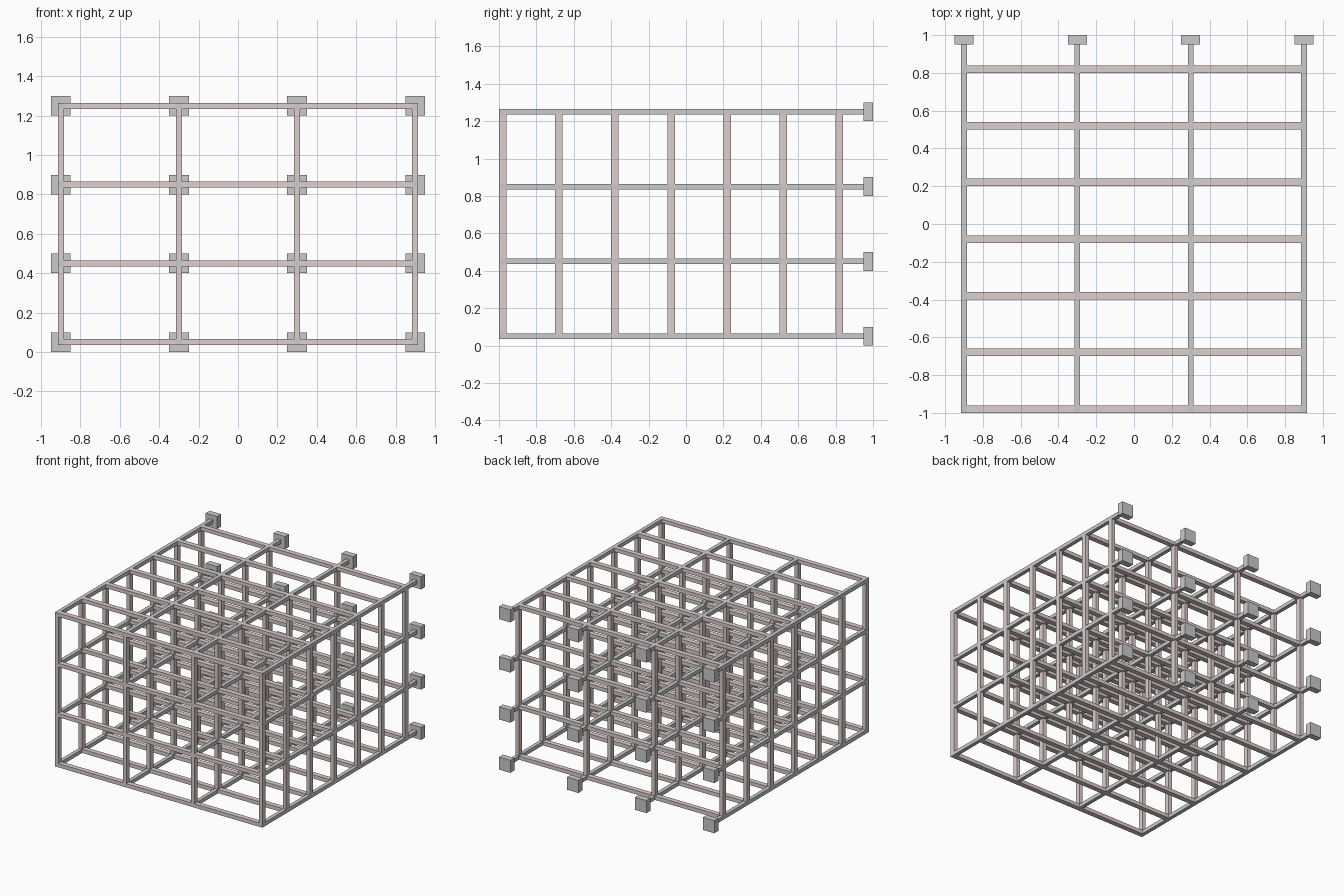
import bpy, bmesh
from mathutils import Matrix, Vector

if "Cube" in bpy.data.objects:
    bpy.data.objects.remove(bpy.data.objects["Cube"])

XS = [-0.9, -0.3, 0.3, 0.9]
ZS = [0.05, 0.45, 0.85, 1.25]
YS = [-0.98 + 0.3 * i for i in range(7)]

tint = bpy.data.materials.new("warm_grey")
tint.diffuse_color = (0.72, 0.63, 0.61, 1)
tint.use_nodes = True
tint.node_tree.nodes["Principled BSDF"].inputs["Base Color"].default_value = tint.diffuse_color


def boxes(name, size, centres, material=None):
    """One object holding a box of the given size at every centre."""
    bm = bmesh.new()
    for c in centres:
        m = Matrix.Translation(Vector(c)) @ Matrix.Diagonal((*size, 1))
        bmesh.ops.create_cube(bm, size=1, matrix=m)
    mesh = bpy.data.meshes.new(name)
    bm.to_mesh(mesh)
    bm.free()
    if material:
        mesh.materials.append(material)
    ob = bpy.data.objects.new(name, mesh)
    bpy.context.collection.objects.link(ob)
    return ob


# Long rails running front to back, ending in the mounting blocks
boxes("long_rails", (0.03, 1.96, 0.03), [(x, -0.02, z) for x in XS for z in ZS])

# Square mounting blocks on the back
boxes("mounting_blocks", (0.1, 0.05, 0.1), [(x, 0.975, z) for x in XS for z in ZS])

# Crossbars running left to right
boxes("crossbars", (1.8, 0.04, 0.03), [(0, y, z) for y in YS for z in ZS], tint)

# Upright posts
boxes("upright_posts", (0.03, 0.04, 1.2), [(x, y, 0.65) for x in XS for y in YS], tint)
